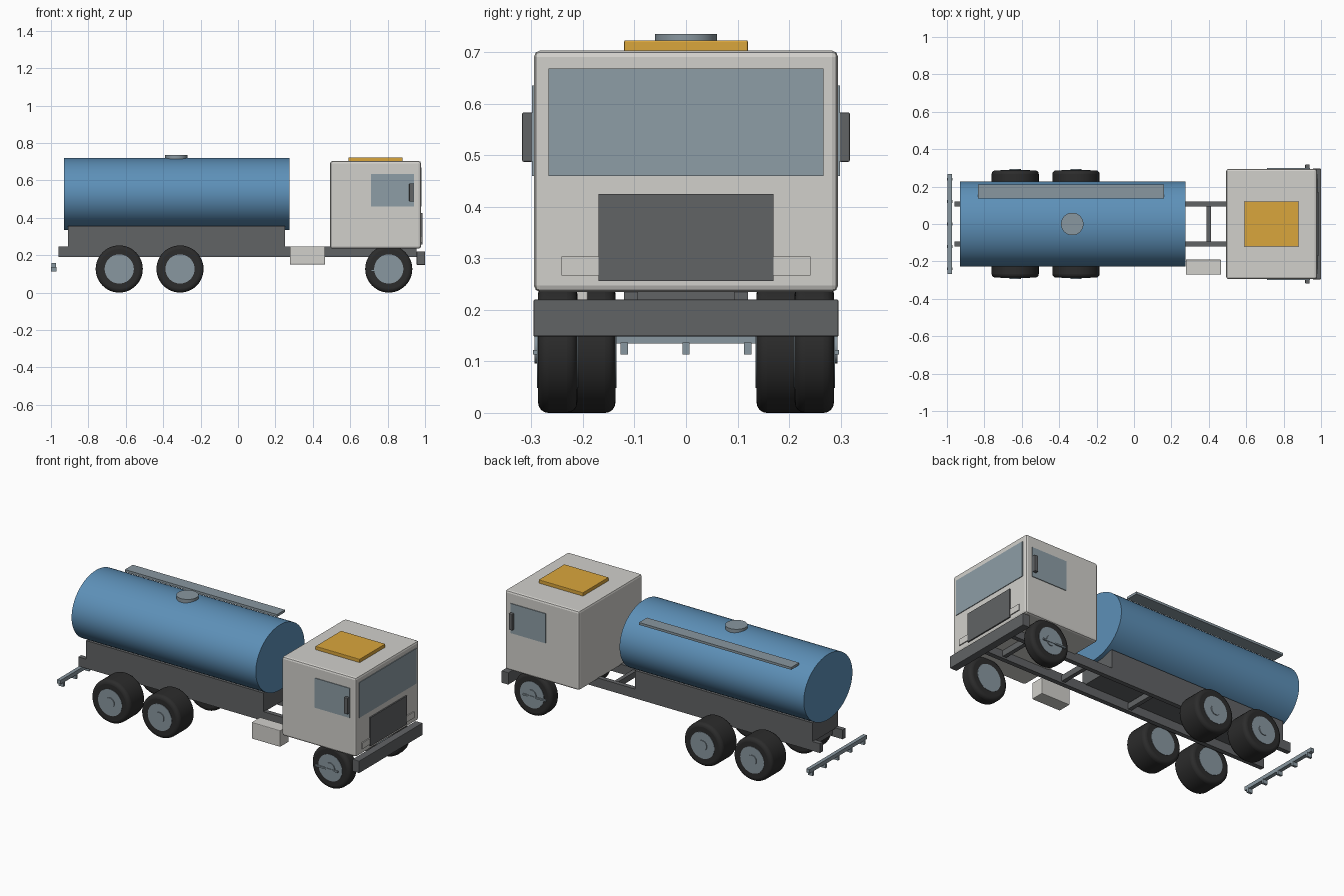
import bpy, math
from mathutils import Matrix

cube = bpy.data.objects.get("Cube")
if cube:
    bpy.data.objects.remove(cube, do_unlink=True)


def material(name, rgb):
    m = bpy.data.materials.new(name)
    m.use_nodes = True
    m.diffuse_color = (*rgb, 1)
    m.node_tree.nodes["Principled BSDF"].inputs["Base Color"].default_value = (*rgb, 1)
    return m


BLUE = material("tank blue", (0.11, 0.28, 0.48))
WHITE = material("cab off white", (0.64, 0.63, 0.60))
DARK = material("chassis grey", (0.12, 0.125, 0.13))
RUBBER = material("tyre black", (0.025, 0.025, 0.025))
AMBER = material("beacon amber", (0.70, 0.38, 0.045))
GLASS = material("window glass", (0.27, 0.34, 0.38))
METAL = material("fittings grey", (0.25, 0.31, 0.35))


def finish(ob, name, mat, bevel, segments=2):
    ob.name = ob.data.name = name
    ob.data.materials.append(mat)
    if bevel:
        b = ob.modifiers.new("soft edges", 'BEVEL')
        b.width, b.segments, b.limit_method = bevel, segments, 'ANGLE'
    return ob


def box(name, x, y, z, mat, bevel=0):
    """Box given by its (min, max) range on each axis."""
    bpy.ops.mesh.primitive_cube_add(size=1)
    ob = bpy.context.object
    spans = (x, y, z)
    size = Matrix.Diagonal([b - a for a, b in spans] + [1])
    ob.data.transform(size)
    ob.location = [(a + b) / 2 for a, b in spans]
    return finish(ob, name, mat, bevel)


def cylinder(name, centre, radius, depth, axis, mat, bevel=0, sides=48, squash=1):
    """Cylinder along an axis; squash scales its height for oval sections."""
    bpy.ops.mesh.primitive_cylinder_add(vertices=sides, radius=radius, depth=depth, location=centre)
    ob = bpy.context.object
    turn = {'X': Matrix.Rotation(math.pi / 2, 4, 'Y'),
            'Y': Matrix.Rotation(math.pi / 2, 4, 'X'),
            'Z': Matrix()}[axis]
    ob.data.transform(Matrix.Diagonal((1, 1, squash, 1)) @ turn)
    finish(ob, name, mat, bevel, 4)
    bpy.ops.object.shade_smooth_by_angle(angle=math.radians(40))
    return ob


def span(side, a, b):
    """Range on the left (+1) or right (-1) of the centre line."""
    return tuple(sorted((side * a, side * b)))


# Tank, its support and top fittings
cylinder("tank", (-0.327, 0, 0.527), 0.227, 1.205, 'X', BLUE, sides=64, squash=0.85)
box("tank_support", (-0.91, 0.25), (-0.12, 0.12), (0.24, 0.355), DARK)
cylinder("tank_hatch", (-0.33, 0, 0.717), 0.06, 0.036, 'Z', METAL)
box("tank_walkway", (-0.835, 0.16), (0.136, 0.21), (0.683, 0.697), METAL)

# Chassis
for side, label in ((1, "left"), (-1, "right")):
    box(label + "_frame_rail", (-0.96, 0.955), span(side, 0.093, 0.12), (0.19, 0.245), DARK)
for i, x in enumerate((-0.88, -0.47, -0.05, 0.4, 0.8)):
    box(f"cross_member_{i + 1}", (x - 0.012, x + 0.012), (-0.093, 0.093), (0.2, 0.235), DARK)
box("side_locker", (0.277, 0.465), (-0.27, -0.19), (0.15, 0.247), WHITE, 0.004)

# Cab body and front
box("cab", (0.493, 0.978), (-0.295, 0.295), (0.235, 0.703), WHITE, 0.012)
box("windscreen", (0.975, 0.982), (-0.267, 0.267), (0.46, 0.668), GLASS)
box("grille", (0.97, 0.986), (-0.17, 0.17), (0.256, 0.425), DARK)
box("bumper", (0.955, 1.0), (-0.296, 0.296), (0.148, 0.22), DARK, 0.003)
box("roof_panel", (0.59, 0.88), (-0.12, 0.12), (0.7, 0.723), AMBER, 0.003)

# Cab parts repeated on both sides
for side, label in ((1, "left"), (-1, "right")):
    box(label + "_headlight", (0.975, 0.984), span(side, 0.165, 0.242), (0.267, 0.303), WHITE)
    box(label + "_side_window", (0.71, 0.94), span(side, 0.292, 0.299), (0.46, 0.635), GLASS)
    box(label + "_mirror", (0.915, 0.938), span(side, 0.297, 0.318), (0.487, 0.583), DARK, 0.003)
    box(label + "_step", (0.71, 0.86), span(side, 0.284, 0.297), (0.113, 0.122), METAL)

# Wheels: wide pairs at the back, narrow ones under the cab
wheels = (("front", 0.806, 0.211), ("middle", -0.31, 0.137), ("rear", -0.635, 0.137))
for axle, x, inner in wheels:
    for side, label in ((1, "left"), (-1, "right")):
        name = f"{axle}_{label}_"
        middle = side * (inner + 0.287) / 2
        cylinder(name + "tyre", (x, middle, 0.126), 0.126, 0.287 - inner, 'Y', RUBBER, 0.02)
        cylinder(name + "rim", (x, middle, 0.126), 0.078, 0.291 - inner, 'Y', METAL)
        cylinder(name + "hub", (x, side * 0.287, 0.126), 0.03, 0.014, 'Y', METAL, sides=24)

# Rear spray bar
box("spray_bar", (-0.996, -0.974), (-0.267, 0.267), (0.135, 0.158), METAL)
for i in range(-2, 3):
    y = i * 0.12
    box(f"spray_nozzle_{i + 3}", (-1.0, -0.97), (y - 0.007, y + 0.007), (0.113, 0.137), METAL)
